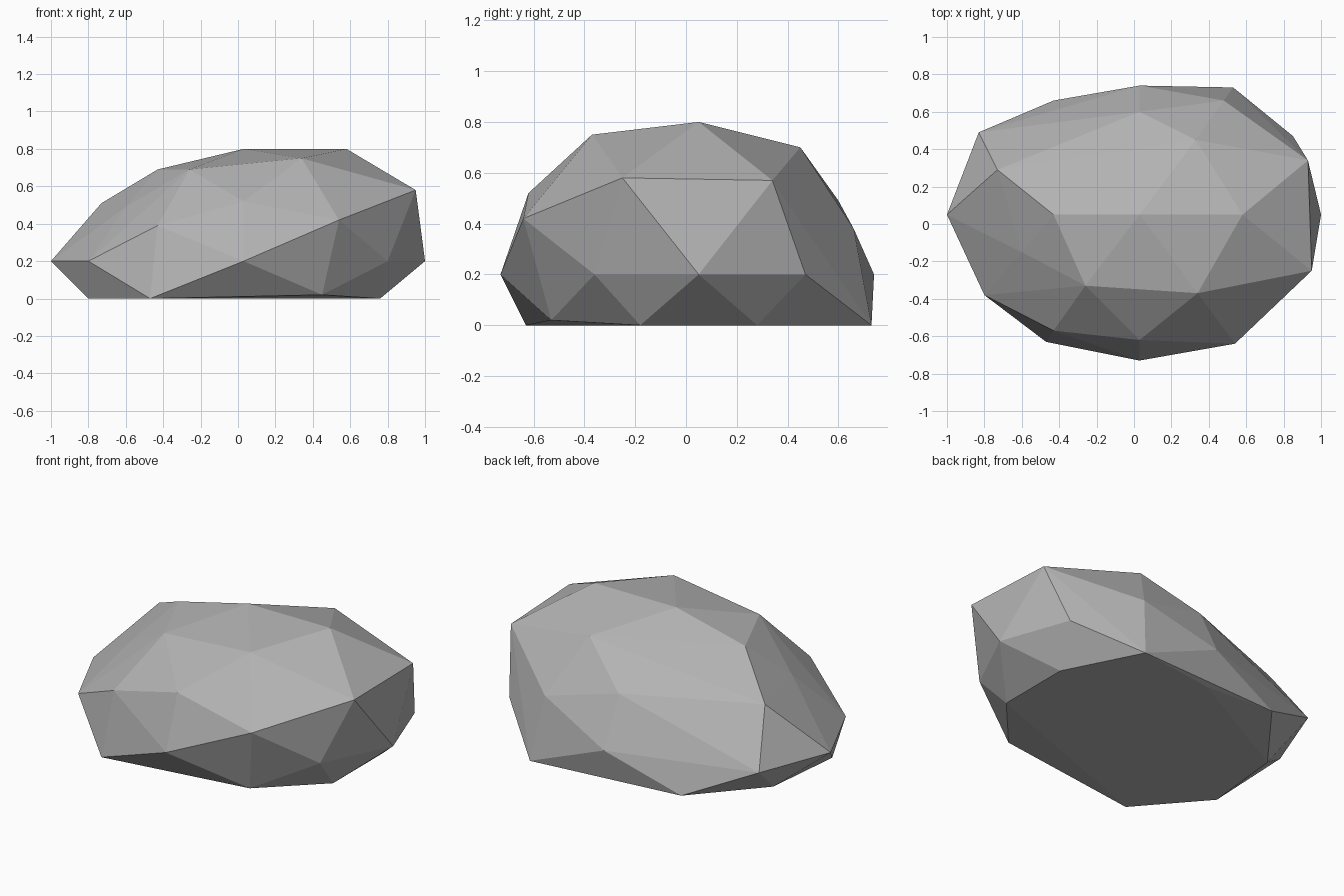
import bpy
import bmesh

# Remove the default object
default_cube = bpy.data.objects.get("Cube")
if default_cube:
    bpy.data.objects.remove(default_cube, do_unlink=True)


def make_material(name, colour):
    material = bpy.data.materials.new(name)
    material.use_nodes = True
    material.diffuse_color = colour
    shader = material.node_tree.nodes.get("Principled BSDF")
    shader.inputs["Base Color"].default_value = colour
    shader.inputs["Roughness"].default_value = 0.9
    return material


def make_faceted_stone(name, corners, material):
    """Wrap flat facets tightly around a handful of chipped corners."""
    mesh = bpy.data.meshes.new(name)
    shape = bmesh.new()
    for corner in corners:
        shape.verts.new(corner)
    hull = bmesh.ops.convex_hull(shape, input=shape.verts[:])
    # Drop any corners swallowed by the hull
    loose = [v for v in shape.verts if not v.link_faces]
    bmesh.ops.delete(shape, geom=loose, context="VERTS")
    bmesh.ops.recalc_face_normals(shape, faces=shape.faces[:])
    for face in shape.faces:
        face.smooth = False
    shape.to_mesh(mesh)
    shape.free()
    mesh.materials.append(material)
    stone = bpy.data.objects.new(name, mesh)
    bpy.context.collection.objects.link(stone)
    return stone


# Flat underside
base = [(-.47, -.63, 0), (-.8, -.25, 0), (-.75, .24, 0), (-.43, .66, .02),
        (.03, .66, 0), (.53, .73, 0), (.76, .28, 0), (.76, -.18, 0),
        (.45, -.53, .02)]

# Widest ring, all at one height
waist = [(x, y, .2) for x, y in (
    (1, .05), (.8, -.36), (.03, -.73), (-.8, -.38),
    (-1, .05), (-.83, .49), (.03, .74), (.85, .47))]

# Sloping shoulders
shoulders = [(.54, -.64, .42), (-.43, -.57, .39), (.48, .66, .38),
             (.03, -.62, .52), (.03, .6, .49), (.95, -.25, .58),
             (.93, .34, .57), (-.73, .29, .51), (-.6, -.15, .49)]

# Crown
crown = [(.34, -.37, .75), (-.26, -.33, .69), (.33, .45, .7),
         (-.43, .05, .69), (.03, .05, .8), (.58, .05, .8)]

grey = make_material("stone grey", (.45, .45, .45, 1))
make_faceted_stone("rock", base + waist + shoulders + crown, grey)
